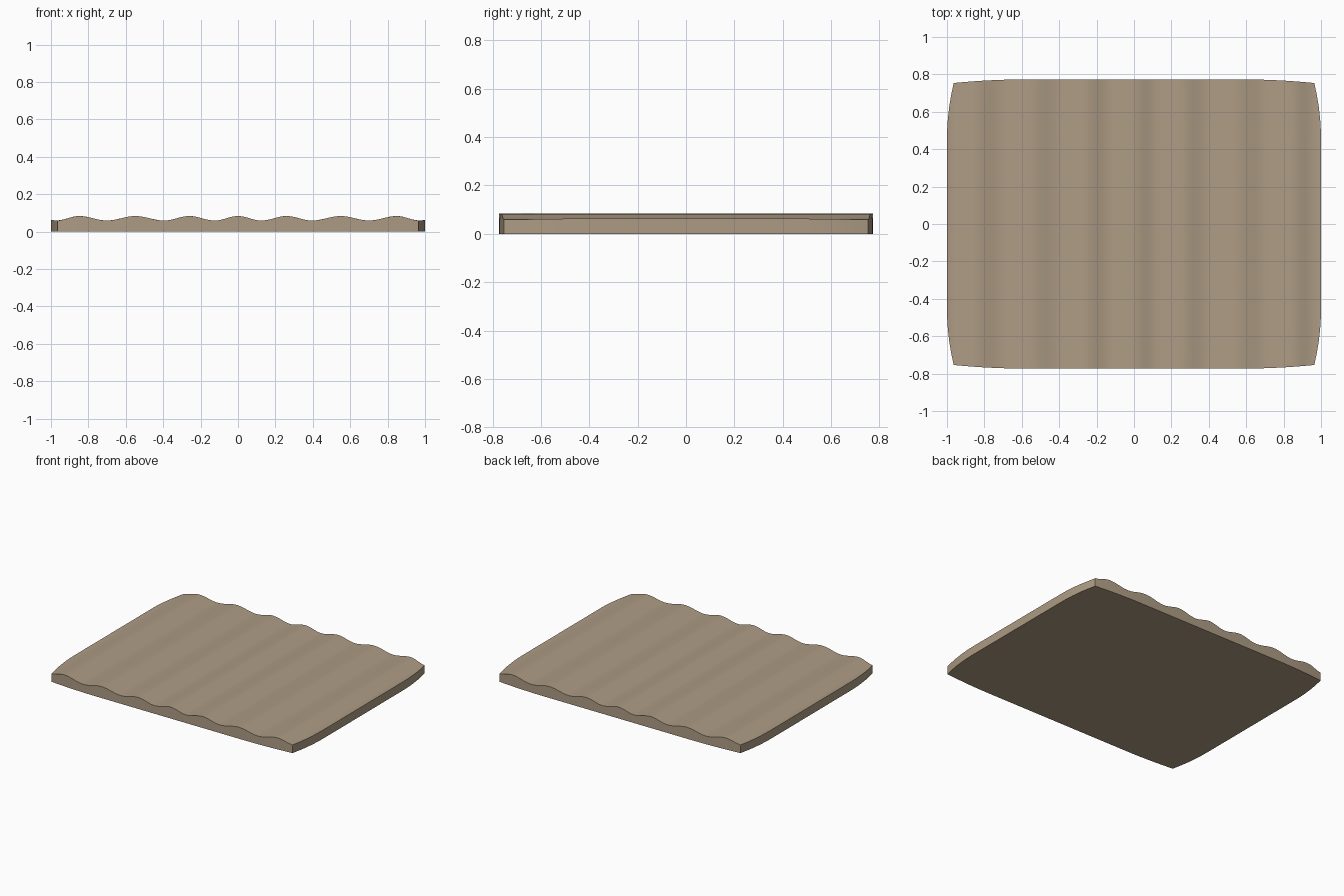
import bpy, bmesh, math

if "Cube" in bpy.data.objects:
    bpy.data.objects.remove(bpy.data.objects["Cube"])

NX, NY = 112, 24
HALF_Y = 0.773
# Crest and trough positions for x >= 0 (alternating, crest first)
KNOTS = [0.0, 0.125, 0.26, 0.395, 0.55, 0.70, 0.85, 0.97, 1.09]


def ripple(x):
    x = abs(x)
    for i in range(len(KNOTS) - 1):
        a, b = KNOTS[i], KNOTS[i + 1]
        if x <= b:
            phase = math.pi * (i + (x - a) / (b - a))
            return 0.071 + 0.012 * math.cos(phase)
    return 0.065


def pull(t, start):
    return max(0.0, (abs(t) - start) / (1 - start)) ** 2


def outline(u, v):
    # Edges bow inward near the corners
    return u * (1 - 0.036 * pull(v, 0.6)), v * HALF_Y * (1 - 0.025 * pull(u, 0.6))


bm = bmesh.new()
# Rippled top surface
top = []
for j in range(NY + 1):
    row = []
    for i in range(NX + 1):
        x, y = outline(2 * i / NX - 1, 2 * j / NY - 1)
        row.append(bm.verts.new((x, y, ripple(x))))
    top.append(row)
for j in range(NY):
    for i in range(NX):
        bm.faces.new((top[j][i], top[j][i + 1], top[j + 1][i + 1], top[j + 1][i]))

# Side walls and flat base
rim = (top[0][:-1] + [r[-1] for r in top[:-1]]
       + top[-1][:0:-1] + [r[0] for r in top[:0:-1]])
base = [bm.verts.new((v.co.x, v.co.y, 0)) for v in rim]
n = len(rim)
for k in range(n):
    m = (k + 1) % n
    bm.faces.new((rim[k], base[k], base[m], rim[m]))
bm.faces.new(base[::-1])
bmesh.ops.recalc_face_normals(bm, faces=bm.faces)

mesh = bpy.data.meshes.new("rippled_slab")
bm.to_mesh(mesh)
bm.free()
slab = bpy.data.objects.new("rippled_slab", mesh)
bpy.context.collection.objects.link(slab)

# Sandy tan colour
mat = bpy.data.materials.new("sand")
mat.diffuse_color = (0.42, 0.33, 0.23, 1)
mat.use_nodes = True
mat.node_tree.nodes["Principled BSDF"].inputs["Base Color"].default_value = mat.diffuse_color
mesh.materials.append(mat)

bpy.context.view_layer.objects.active = slab
slab.select_set(True)
bpy.ops.object.shade_smooth_by_angle(angle=math.radians(30))
